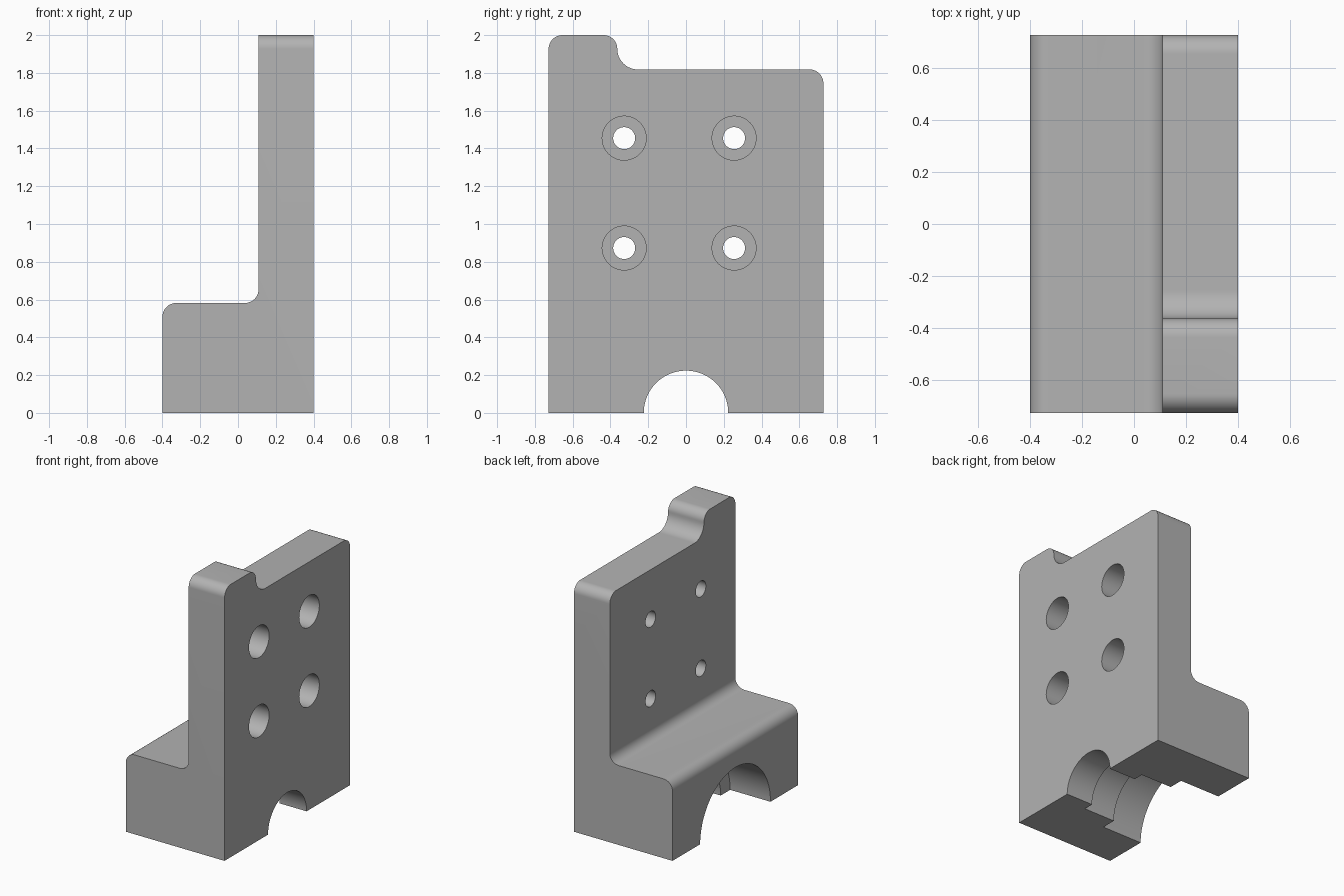
import bpy, bmesh, math
from mathutils import Vector

cube = bpy.data.objects.get("Cube")
if cube:
    bpy.data.objects.remove(cube, do_unlink=True)

MM = 2 / 55          # working unit: the bracket is 55 units tall
HX, HY = 11, 20      # half depth and half width

grey = bpy.data.materials.new("plain grey")
grey.use_nodes = True
grey.diffuse_color = (0.45, 0.45, 0.45, 1)
grey.node_tree.nodes["Principled BSDF"].inputs["Base Color"].default_value = grey.diffuse_color


def rounded(points, steps=12):
    """Outline from (u, v, radius) corners, each rounded by a tangent arc."""
    outline = []
    for i, (u, v, r) in enumerate(points):
        p = Vector((u, v))
        if not r:
            outline.append(p)
            continue
        a = (Vector(points[i - 1][:2]) - p).normalized()
        b = (Vector(points[(i + 1) % len(points)][:2]) - p).normalized()
        centre = p + (a + b) * r      # all corners are right angles
        for k in range(steps + 1):
            t = k / steps * math.pi / 2
            outline.append(centre - b * r * math.cos(t) - a * r * math.sin(t))
    return outline


def make_object(name, bm):
    bmesh.ops.recalc_face_normals(bm, faces=bm.faces)
    mesh = bpy.data.meshes.new(name)
    bm.to_mesh(mesh)
    bm.free()
    mesh.materials.append(grey)
    obj = bpy.data.objects.new(name, mesh)
    bpy.context.collection.objects.link(obj)
    return obj


def extrude(name, outline, place, start, end):
    """Extrude an outline; place(u, v, w) maps it into space."""
    bm = bmesh.new()
    verts = [bm.verts.new(Vector(place(u, v, start)) * MM) for u, v in outline]
    face = bm.faces.new(verts)
    grown = bmesh.ops.extrude_face_region(bm, geom=[face])["geom"]
    shift = Vector(place(0, 0, end)) - Vector(place(0, 0, start))
    bmesh.ops.translate(bm, vec=shift * MM, verts=[g for g in grown if isinstance(g, bmesh.types.BMVert)])
    return make_object(name, bm)


def bore(name, y, z, sections, segments=64):
    """Stepped round cutter along x; sections are (x_start, x_end, radius)."""
    outline = []
    for x0, x1, r in sections:
        outline += [(x0, r), (x1, r)]
    outline = [(outline[0][0], 0)] + outline + [(outline[-1][0], 0)]
    bm = bmesh.new()
    verts = [bm.verts.new((x * MM, y * MM, (z + r) * MM)) for x, r in outline]
    edges = [bm.edges.new(pair) for pair in zip(verts, verts[1:])]
    bmesh.ops.spin(bm, geom=verts + edges, cent=(0, y * MM, z * MM), axis=(1, 0, 0),
                   angle=math.tau, steps=segments)
    bmesh.ops.remove_doubles(bm, verts=bm.verts, dist=1e-5)
    return make_object(name, bm)


def combine(target, cutter, operation):
    mod = target.modifiers.new(cutter.name, "BOOLEAN")
    mod.object, mod.operation, mod.solver = cutter, operation, "EXACT"
    bpy.context.view_layer.objects.active = target
    bpy.ops.object.modifier_apply(modifier=mod.name)
    bpy.data.objects.remove(cutter, do_unlink=True)


# L-shaped body: thick foot and upright wall
bracket = extrude("bracket", rounded([
    (-HX, 0, 0), (HX, 0, 0), (HX, 55, 0), (3, 55, 0), (3, 16, 2), (-HX, 16, 2)]),
    lambda u, v, w: (u, w, v), -HY, HY)

# Side outline: raised tab at the front, rounded top corners
side = extrude("side_outline", rounded([
    (-HY, -5, 0), (HY, -5, 0), (HY, 50, 2), (-10, 50, 3), (-10, 55, 2), (-HY, 55, 2)]),
    lambda u, v, w: (w, u, v), -HX - 5, HX + 5)
combine(bracket, side, "INTERSECT")

# Stepped half-round channel under the foot
combine(bracket, bore("channel", 0, 0, [(-14, -2, 11.2), (-2, 5, 8.2), (5, 14, 6.15)], 96), "DIFFERENCE")

# Four counterbored screw holes through the wall
for y in (-9, 7):
    for z in (24, 40):
        combine(bracket, bore("screw_hole", y, z, [(0, 6, 1.6), (6, 14, 3.2)]), "DIFFERENCE")

bpy.ops.object.select_all(action="DESELECT")
bracket.select_set(True)
bpy.context.view_layer.objects.active = bracket
bpy.ops.object.shade_smooth_by_angle(angle=math.radians(30))
